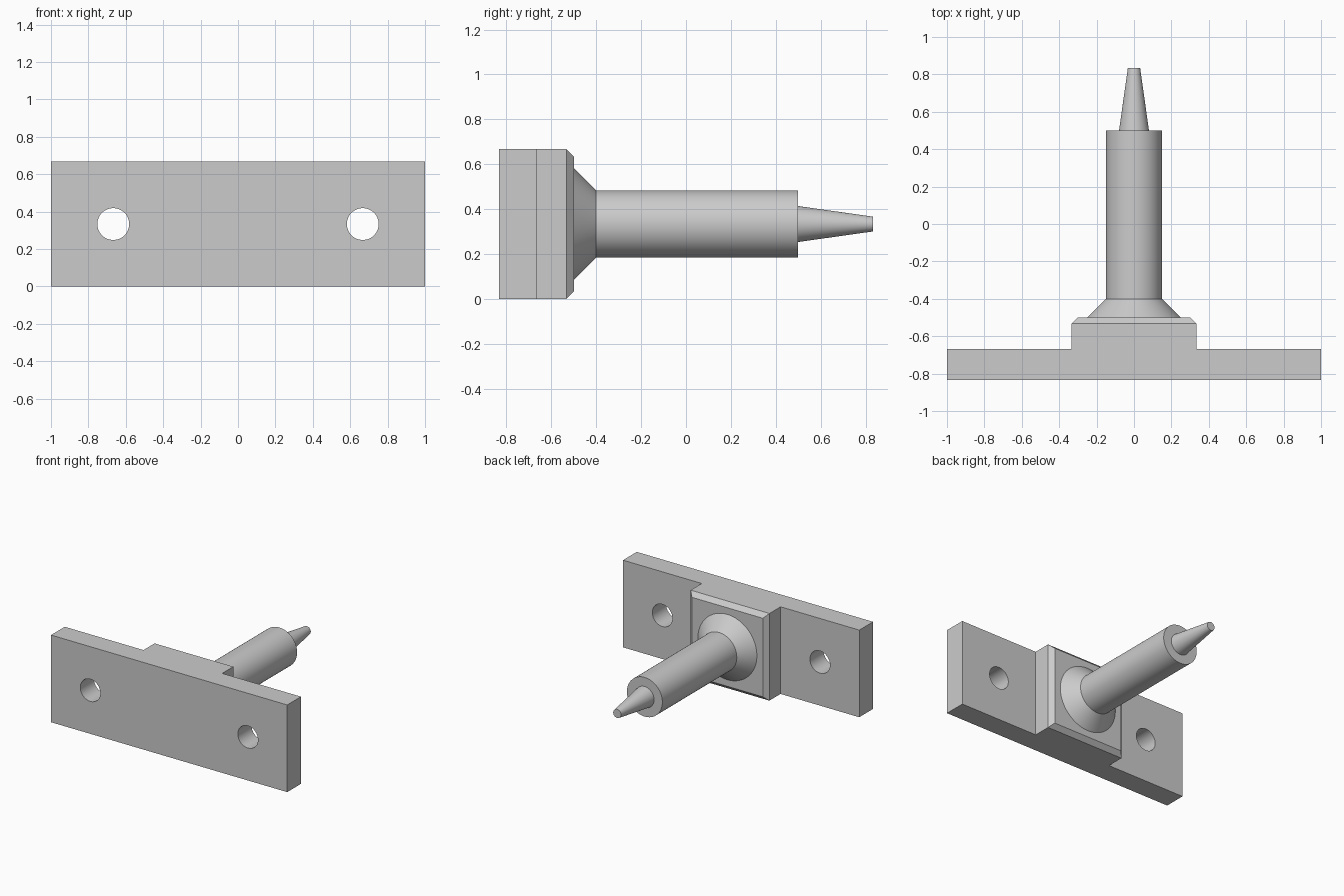
import bpy, bmesh, math
from mathutils import Matrix, Vector

cube = bpy.data.objects.get("Cube")
if cube:
    bpy.data.objects.remove(cube, do_unlink=True)

# Dimensions
HEIGHT, MID = 0.667, 0.3333
FRONT, PLATE_BACK, BOSS_BACK, TIP = -0.833, -0.667, -0.5, 0.833
HOLE_X, HOLE_R, CHAMFER = 0.667, 0.085, 0.033

grey = bpy.data.materials.new("plain grey")
grey.use_nodes = True
grey.diffuse_color = (0.6, 0.6, 0.6, 1)
grey.node_tree.nodes["Principled BSDF"].inputs["Base Color"].default_value = (0.6, 0.6, 0.6, 1)


def make_object(name, bm):
    bmesh.ops.recalc_face_normals(bm, faces=bm.faces)
    mesh = bpy.data.meshes.new(name)
    bm.to_mesh(mesh)
    bm.free()
    mesh.materials.append(grey)
    obj = bpy.data.objects.new(name, mesh)
    bpy.context.collection.objects.link(obj)
    return obj


def select_only(obj):
    bpy.ops.object.select_all(action='DESELECT')
    obj.select_set(True)
    bpy.context.view_layer.objects.active = obj


# Mounting plate with raised boss: half outline mirrored, then extruded upward
half = [(1, FRONT), (1, PLATE_BACK), (MID, PLATE_BACK), (MID, BOSS_BACK)]
outline = half + [(-x, y) for x, y in reversed(half)]
bm = bmesh.new()
base = bm.faces.new([bm.verts.new((x, y, 0)) for x, y in outline])
ext = bmesh.ops.extrude_face_region(bm, geom=[base])
top = [v for v in ext["geom"] if isinstance(v, bmesh.types.BMVert)]
bmesh.ops.translate(bm, verts=top, vec=(0, 0, HEIGHT))
# Chamfer around the boss face
rim = [e for e in bm.edges if all(abs(v.co.y - BOSS_BACK) < 0.001 for v in e.verts)]
bmesh.ops.bevel(bm, geom=rim, offset=CHAMFER, segments=1, affect='EDGES')
plate = make_object("mounting_plate", bm)

# Screw holes
bm = bmesh.new()
for side in (-1, 1):
    place = Matrix.Translation((side * HOLE_X, PLATE_BACK, MID)) @ Matrix.Rotation(math.pi / 2, 4, 'X')
    bmesh.ops.create_cone(bm, cap_ends=True, segments=64, radius1=HOLE_R,
                          radius2=HOLE_R, depth=1, matrix=place)
cutter = make_object("hole_cutter", bm)
cutter.hide_render = True
cut = plate.modifiers.new("holes", 'BOOLEAN')
cut.operation = 'DIFFERENCE'
cut.solver = 'EXACT'
cut.object = cutter
select_only(plate)
bpy.ops.object.modifier_apply(modifier=cut.name)
bpy.data.objects.remove(cutter, do_unlink=True)

# Flared collar, shaft and tapered tip: one lathed profile of (radius, y)
profile = [(0, -0.52), (0.25, -0.52), (0.25, BOSS_BACK), (0.15, -0.4),
           (0.15, 0.5), (0.08, 0.5), (0.033, TIP), (0, TIP)]
bm = bmesh.new()
verts = [bm.verts.new((r, y, MID)) for r, y in profile]
edges = [bm.edges.new(pair) for pair in zip(verts, verts[1:])]
bmesh.ops.spin(bm, geom=verts + edges, cent=(0, 0, MID), axis=Vector((0, 1, 0)),
               angle=math.tau, steps=64)
bmesh.ops.remove_doubles(bm, verts=bm.verts, dist=0.0001)
shaft = make_object("shaft", bm)

for obj in (plate, shaft):
    select_only(obj)
    bpy.ops.object.shade_smooth_by_angle(angle=math.radians(25))
